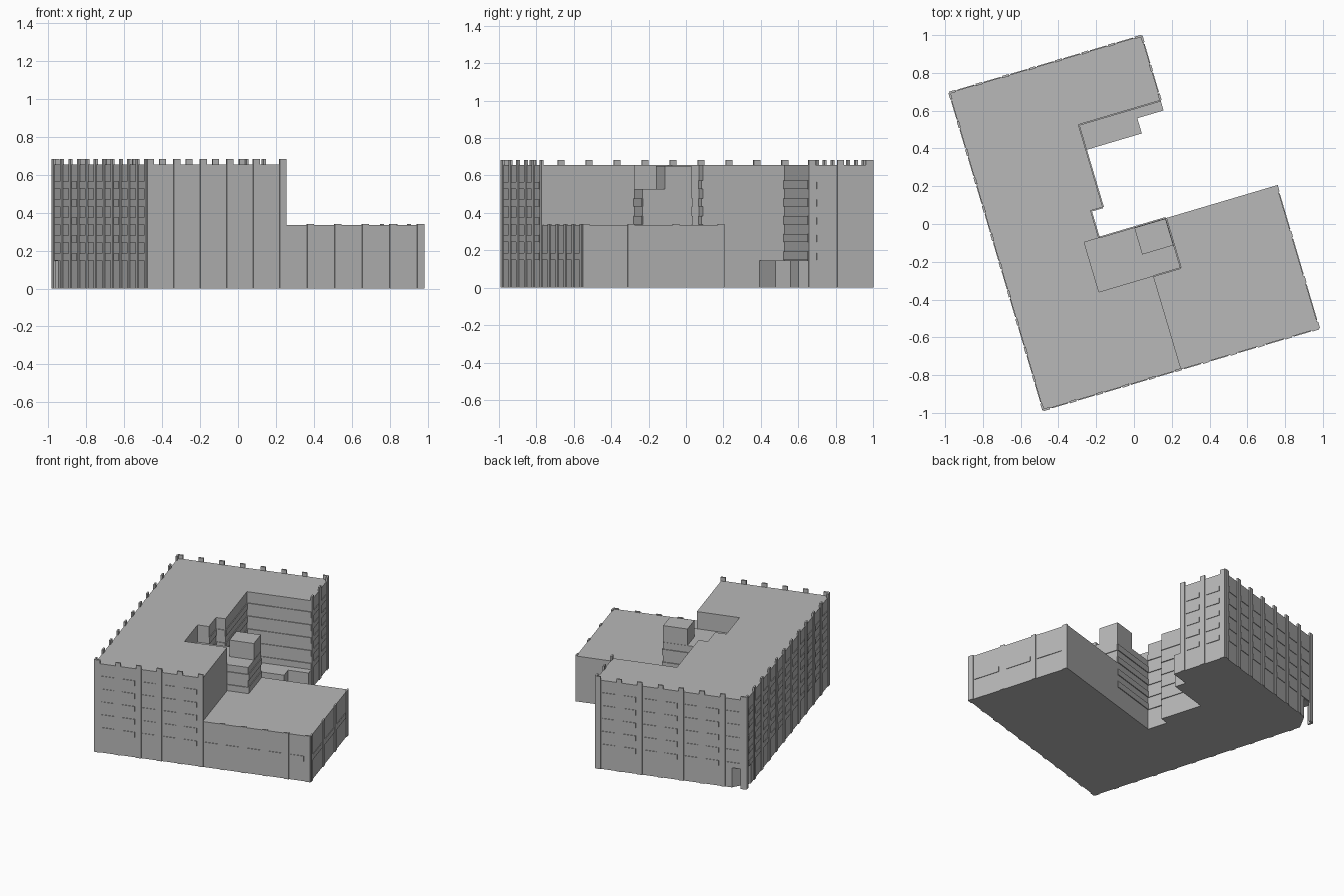
import bpy, bmesh
from mathutils import Matrix, Vector
from math import radians

if "Cube" in bpy.data.objects:
    bpy.data.objects.remove(bpy.data.objects["Cube"])

# Plan coordinates (along front, towards back) are turned onto the site
SITE = Matrix.Translation((-0.48, -0.985, 0)) @ Matrix.Rotation(radians(16.5), 4, 'Z')

stone = bpy.data.materials.new("grey_stone")
stone.use_nodes = True
stone.diffuse_color = (0.48, 0.48, 0.48, 1)
stone.node_tree.nodes["Principled BSDF"].inputs["Base Color"].default_value = (0.48, 0.48, 0.48, 1)


def finish(name, bm):
    bmesh.ops.recalc_face_normals(bm, faces=bm.faces)
    bm.transform(SITE)
    mesh = bpy.data.meshes.new(name)
    bm.to_mesh(mesh)
    bm.free()
    mesh.materials.append(stone)
    ob = bpy.data.objects.new(name, mesh)
    bpy.context.collection.objects.link(ob)
    return ob


def prism(name, outline, z0, z1):
    bm = bmesh.new()
    base = bm.faces.new([bm.verts.new((u, v, z0)) for u, v in outline])
    top = bmesh.ops.extrude_face_region(bm, geom=[base])["geom"]
    verts = [g for g in top if isinstance(g, bmesh.types.BMVert)]
    bmesh.ops.translate(bm, verts=verts, vec=(0, 0, z1 - z0))
    return finish(name, bm)


def rect(u0, u1, v0, v1):
    return [(u0, v0), (u1, v0), (u1, v1), (u0, v1)]


def add_box(bm, lo, hi):
    lo, hi = Vector(lo), Vector(hi)
    m = Matrix.Translation((lo + hi) / 2) @ Matrix.Diagonal((*(hi - lo), 1))
    bmesh.ops.create_cube(bm, size=1, matrix=m)


def wall_box(bm, axis, at, side, a, b, z0, z1, depth):
    """Box lying on a wall that runs along axis at a fixed offset."""
    p, q = sorted((at - side * 0.006, at + side * depth))
    if axis == "u":
        add_box(bm, (a, p, z0), (b, q, z1))
    else:
        add_box(bm, (p, a, z0), (q, b, z1))


FLOOR, FIRST, SILL = 0.095, 0.148, 0.038
PIER = 0.036


def facade(name, axis, at, side, start, end, bays, top, rows):
    """Evenly spaced piers with a shallow panel per bay and floor."""
    piers, panels = bmesh.new(), bmesh.new()
    step = (end - start - PIER) / bays
    for i in range(bays + 1):
        a = start + i * step
        wall_box(piers, axis, at, side, a, a + PIER, 0, top, 0.006)
        if i < bays:
            for k in range(rows):
                z = FIRST + k * FLOOR
                wall_box(panels, axis, at, side, a + PIER + 0.01, a + step - 0.01,
                         z, z + SILL, 0.004)
    finish(name + "_piers", piers)
    finish(name + "_panels", panels)


def bands(name, axis, at, side, start, end, first, count):
    """Continuous floor bands on the inner walls."""
    bm = bmesh.new()
    for k in range(first, first + count):
        z = FIRST + k * FLOOR
        wall_box(bm, axis, at, side, start, end, z, z + 0.045, 0.006)
    finish(name, bm)


ROOF, LOW, GROUND, MID = 0.655, 0.335, 0.145, 0.528
W, D = 1.061, 1.752

# Tall wings around the courtyard; the ground floor has a cut corner
court = [(0.761, 0), (0.761, 0.516), (0.46, 0.516), (0.46, 0.79), (0.54, 0.79),
         (0.54, 0.941), (0.607, 0.941), (0.607, 1.396), (W, 1.396), (W, D)]
prism("tall_wings", [(0, 0)] + court + [(0, D)], GROUND, ROOF)
prism("ground_floor", [(0, 0)] + court + [(0.1, D), (0, D - 0.1)], 0, GROUND)

# Lower blocks
prism("low_wing", rect(0.46, 1.522, 0, 0.79), 0, LOW)
prism("middle_block", rect(0.46, 0.91, 0.516, 0.79), LOW, MID)
prism("roof_hut", rect(0.736, 0.908, 0.641, 0.788), MID, 0.65)
prism("courtyard_annex", [(0.607, 1.256), (0.916, 1.256), (0.916, 1.34),
                          (W, 1.34), (W, 1.396), (0.607, 1.396)], 0, GROUND)

# Outer facades
PARAPET = 0.683
facade("front", "u", 0, -1, 0, 0.765, 5, PARAPET, 5)
facade("left_side", "v", 0, -1, 0, D, 11, PARAPET, 5)
facade("back", "u", D, 1, 0, W, 7, PARAPET, 5)
facade("wing_end", "v", W, 1, 1.396, D, 2, PARAPET, 5)
facade("low_front", "u", 0, -1, 0.729, 1.522, 5, 0.341, 1)
facade("low_side", "v", 1.522, 1, 0, 0.79, 3, 0.341, 1)

# Inner walls
bands("wing_south_bands", "u", 1.396, -1, 0.607, W, 0, 5)
bands("court_west_bands", "v", 0.607, 1, 0.941, 1.396, 0, 5)
bands("court_step_bands", "v", 0.54, 1, 0.79, 0.941, 0, 5)
bands("court_return_bands", "u", 0.941, -1, 0.54, 0.607, 0, 5)
bands("middle_north_bands", "u", 0.79, 1, 0.54, 0.91, 0, 4)
bands("middle_east_bands", "v", 0.91, 1, 0.516, 0.79, 2, 2)
bands("middle_south_bands", "u", 0.516, -1, 0.761, 0.91, 2, 2)
